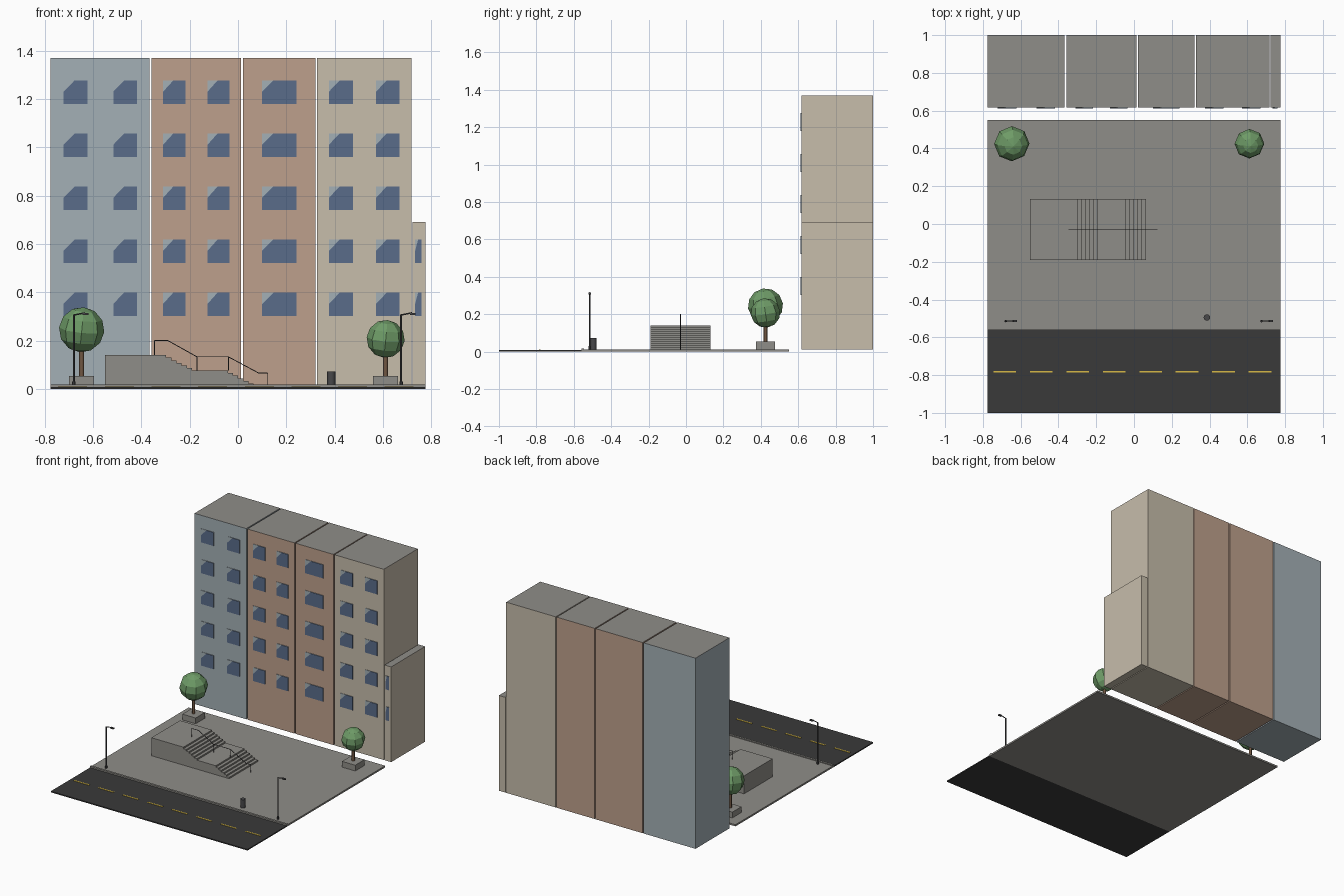
import bpy, bmesh, math
from mathutils import Vector

if "Cube" in bpy.data.objects:
    bpy.data.objects.remove(bpy.data.objects["Cube"])


def material(name, r, g, b):
    """Flat colour given as 0-255 display values, stored linear."""
    lin = [((c / 255 + 0.055) / 1.055) ** 2.4 for c in (r, g, b)] + [1]
    m = bpy.data.materials.new(name)
    m.use_nodes = True
    m.diffuse_color = lin
    m.node_tree.nodes["Principled BSDF"].inputs["Base Color"].default_value = lin
    return m


CONCRETE = material("concrete grey", 143, 141, 136)
ASPHALT = material("asphalt", 58, 58, 58)
YELLOW = material("road yellow", 215, 185, 70)
BLUE = material("blue grey wall", 164, 176, 182)
CLAY = material("terracotta wall", 190, 160, 140)
BEIGE = material("beige wall", 199, 189, 171)
GLASS = material("window glass", 90, 108, 138)
LEAF = material("foliage green", 110, 155, 103)
BARK = material("bark brown", 112, 86, 66)
METAL = material("dark metal", 72, 72, 74)

PAVE = 0.012  # paving level


def finish(name, bm, *mats):
    bmesh.ops.recalc_face_normals(bm, faces=bm.faces[:])
    me = bpy.data.meshes.new(name)
    bm.to_mesh(me)
    bm.free()
    ob = bpy.data.objects.new(name, me)
    for m in mats:
        me.materials.append(m)
    bpy.context.collection.objects.link(ob)
    return ob


def add_box(bm, x, y, z):
    """x, y and z are (low, high) pairs."""
    vs = bmesh.ops.create_cube(bm, size=1)["verts"]
    for v in vs:
        v.co = [(lo + hi) / 2 + c * (hi - lo) for c, (lo, hi) in zip(v.co, (x, y, z))]


def box(name, x, y, z, *mats):
    bm = bmesh.new()
    add_box(bm, x, y, z)
    return finish(name, bm, *mats)


def add_prism(bm, profile, y0, y1):
    """Extrude an (x, z) outline from y0 to y1."""
    f = bm.faces.new([bm.verts.new((x, y0, z)) for x, z in profile])
    out = bmesh.ops.extrude_face_region(bm, geom=[f])["geom"]
    for v in out:
        if isinstance(v, bmesh.types.BMVert):
            v.co.y = y1


def add_rod(bm, a, b, r, sides=8):
    """Cylinder between two points."""
    a, b = Vector(a), Vector(b)
    vs = bmesh.ops.create_cone(bm, cap_ends=True, segments=sides, radius1=r,
                               radius2=r, depth=(b - a).length)["verts"]
    turn = Vector((0, 0, 1)).rotation_difference(b - a)
    for v in vs:
        v.co = turn @ v.co + (a + b) / 2


def rod(name, a, b, r, mat, sides=8):
    bm = bmesh.new()
    add_rod(bm, a, b, r, sides)
    ob = finish(name, bm, mat)
    for p in ob.data.polygons:
        p.use_smooth = len(p.vertices) == 4
    return ob


# Ground: plaza, curb, road and dashes
W = 0.775
box("plaza", (-W, W), (-0.56, 0.55), (0, PAVE), CONCRETE)
box("curb", (-W, W), (-0.56, -0.545), (PAVE, 0.018), CONCRETE)
box("road", (-W, W), (-1, -0.56), (0, 0.008), ASPHALT)
bm = bmesh.new()
for i in range(8):
    cx = -0.684 + i * 0.193
    add_box(bm, (cx - 0.06, cx + 0.06), (-0.787, -0.777), (0.008, 0.011))
finish("lane_dashes", bm, YELLOW)

# Buildings: x range, height, wall, window x ranges, floors
FRONT = 0.617
buildings = [
    ("blue_block", (-W, -0.367), 1.37, BLUE, [(-0.722, -0.622), (-0.516, -0.418)], 5),
    ("clay_block_wide", (-0.358, 0.012), 1.37, CLAY, [(-0.31, -0.217), (-0.126, -0.035)], 5),
    ("clay_block_narrow", (0.02, 0.32), 1.37, CLAY, [(0.1, 0.242)], 5),
    ("beige_block", (0.327, 0.717), 1.37, BEIGE, [(0.376, 0.475), (0.571, 0.669)], 5),
    ("beige_annex", (0.723, W), 0.69, BEIGE, [(0.733, 0.76)], 2),
]
for name, xr, top, wall, columns, floors in buildings:
    ob = box(name, xr, (FRONT, 1), (PAVE, top), wall, CONCRETE)
    for p in ob.data.polygons:
        p.material_index = int(p.normal.z > 0.5)  # roof
    frames, panes = bmesh.new(), bmesh.new()
    for x0, x1 in columns:
        for k in range(floors):
            z0 = 0.302 + k * 0.2195
            z1 = z0 + 0.096
            add_box(frames, (x0, x1), (FRONT - 0.003, FRONT), (z0, z1))
            # pane with a clipped upper corner
            cut = min(0.046, (x1 - x0) * 0.45)
            add_prism(panes, [(x0, z0), (x1, z0), (x1, z1), (x0 + cut, z1),
                              (x0, z1 - 0.046)], FRONT - 0.003, FRONT - 0.005)
    finish(name + "_window_frames", frames, BLUE)
    finish(name + "_window_glass", panes, GLASS)

# Stairs: upper platform, flight, landing, flight
rise = (0.14 - PAVE) / 12
tread = 0.0213
x, z = -0.55, 0.14
outline = [(x, PAVE), (x, z)]
for start in (-0.297, -0.042):
    x = start
    for i in range(6):
        outline += [(x, z), (x, z - rise)]
        z -= rise
        x += tread
outline.pop()
outline.append((0.0645, PAVE))
bm = bmesh.new()
add_prism(bm, outline, -0.19, 0.132)
finish("stairs", bm, CONCRETE)

# Handrail along the middle of the stairs
ry = -0.03
path = [(-0.345, 0.2), (-0.29, 0.2), (-0.17, 0.133), (-0.04, 0.133),
        (0.085, 0.066), (0.123, 0.066)]
bm = bmesh.new()
for (xa, za), (xb, zb) in zip(path, path[1:]):
    add_rod(bm, (xa, ry, za), (xb, ry, zb), 0.002, 6)
for (px, pz), foot in zip((path[0], path[2], path[3], path[5]), (0.14, 0.076, 0.076, PAVE)):
    add_rod(bm, (px, ry, foot), (px, ry, pz), 0.002, 6)
finish("handrail", bm, METAL)

# Trees in square planters
for side, tx, cz, r in (("right", -0.647, 0.245, 0.094), ("left", 0.611, 0.207, 0.079)):
    ty = 0.425
    box(side + "_planter", (tx - 0.052, tx + 0.052), (ty - 0.052, ty + 0.052),
        (PAVE, 0.053), CONCRETE)
    rod(side + "_trunk", (tx, ty, 0.05), (tx, ty, cz), 0.01, BARK)
    bm = bmesh.new()
    bmesh.ops.create_uvsphere(bm, u_segments=8, v_segments=6, radius=r)
    bmesh.ops.rotate(bm, verts=bm.verts[:], cent=(0, 0, 0),
                     matrix=Vector((0, 0, 1)).rotation_difference(Vector((0.1, -0.15, 1))).to_matrix())
    bmesh.ops.translate(bm, verts=bm.verts[:], vec=(tx, ty, cz))
    finish(side + "_crown", bm, LEAF)

# Street lamps
for side, lx in (("right", -0.679), ("left", 0.675)):
    ly = -0.514
    bm = bmesh.new()
    add_rod(bm, (lx, ly, PAVE), (lx, ly, 0.03), 0.007)
    add_rod(bm, (lx, ly, PAVE), (lx, ly, 0.308), 0.004)
    add_rod(bm, (lx, ly, 0.306), (lx + 0.045, ly, 0.315), 0.003)
    add_box(bm, (lx + 0.036, lx + 0.06), (ly - 0.006, ly + 0.006), (0.306, 0.315))
    finish(side + "_street_lamp", bm, METAL)

# Litter bin
rod("litter_bin", (0.386, -0.495, PAVE), (0.386, -0.495, 0.072), 0.017, METAL, 16)
